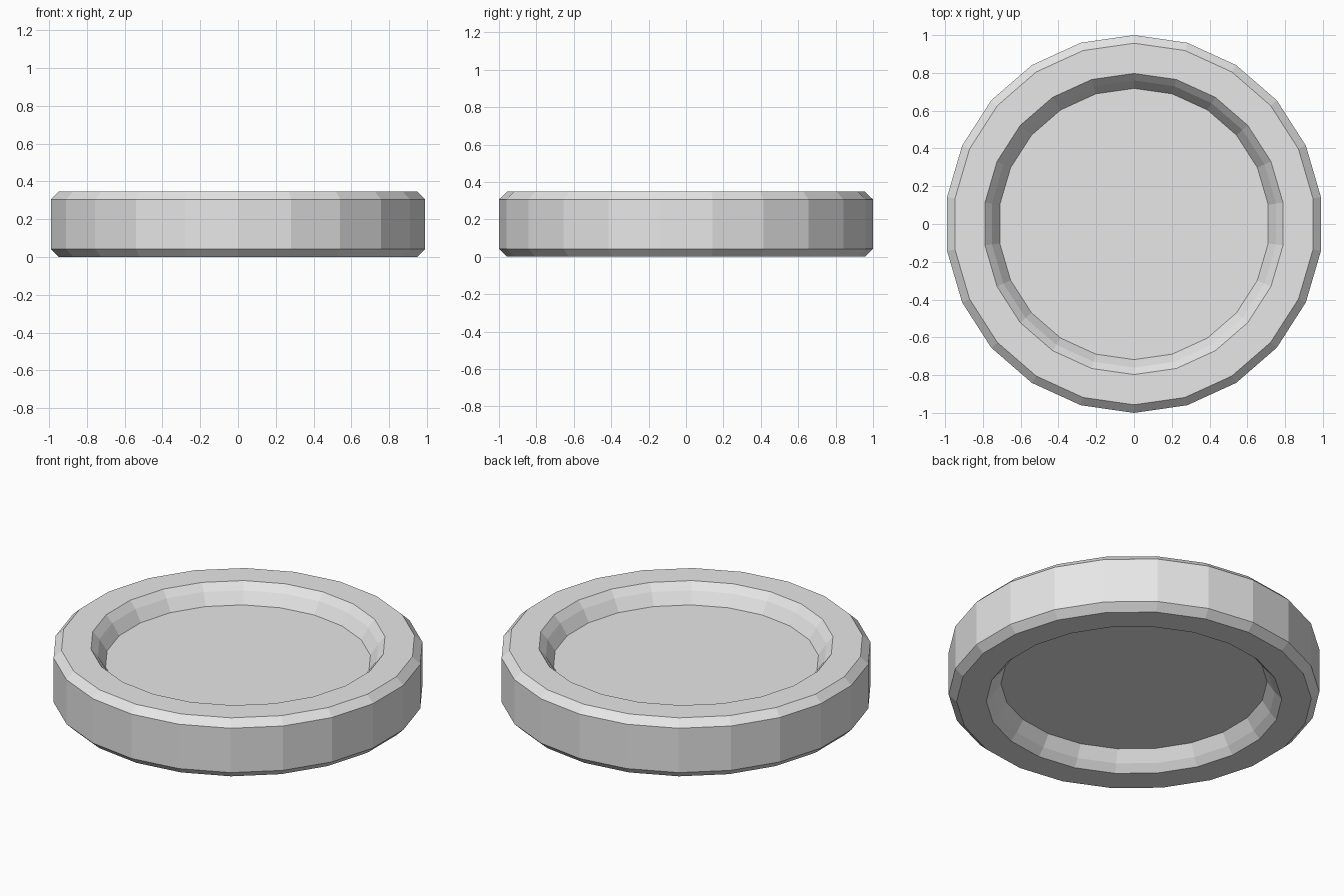
import bpy
import bmesh
from math import cos, sin, tau

cube = bpy.data.objects.get("Cube")
if cube:
    bpy.data.objects.remove(cube, do_unlink=True)

SIDES = 22
HEIGHT = 0.348

# Plain grey finish
grey = bpy.data.materials.new("grey")
grey.use_nodes = True
grey.diffuse_color = (0.8, 0.8, 0.8, 1)
grey.node_tree.nodes["Principled BSDF"].inputs["Base Color"].default_value = grey.diffuse_color

# Upper half profile (radius, height), from the disc outwards over the rim
upper = [(0.718, 0.24), (0.76, 0.307), (0.797, HEIGHT), (0.957, HEIGHT), (1.0, 0.306)]
profile = upper + [(r, HEIGHT - z) for r, z in reversed(upper)]

# Rings of vertices, one per profile point, with a corner on the back axis
bm = bmesh.new()
rings = [
    [bm.verts.new((r * sin(tau * i / SIDES), r * cos(tau * i / SIDES), z)) for i in range(SIDES)]
    for r, z in profile
]

# Rim walls
for a, b in zip(rings, rings[1:]):
    for i in range(SIDES):
        j = (i + 1) % SIDES
        bm.faces.new((a[i], a[j], b[j], b[i]))

# Recessed top and bottom of the disc
bm.faces.new(rings[0])
bm.faces.new(rings[-1])
bmesh.ops.recalc_face_normals(bm, faces=bm.faces)

mesh = bpy.data.meshes.new("rimmed_disc")
bm.to_mesh(mesh)
bm.free()
mesh.materials.append(grey)
disc = bpy.data.objects.new("rimmed_disc", mesh)
bpy.context.collection.objects.link(disc)
